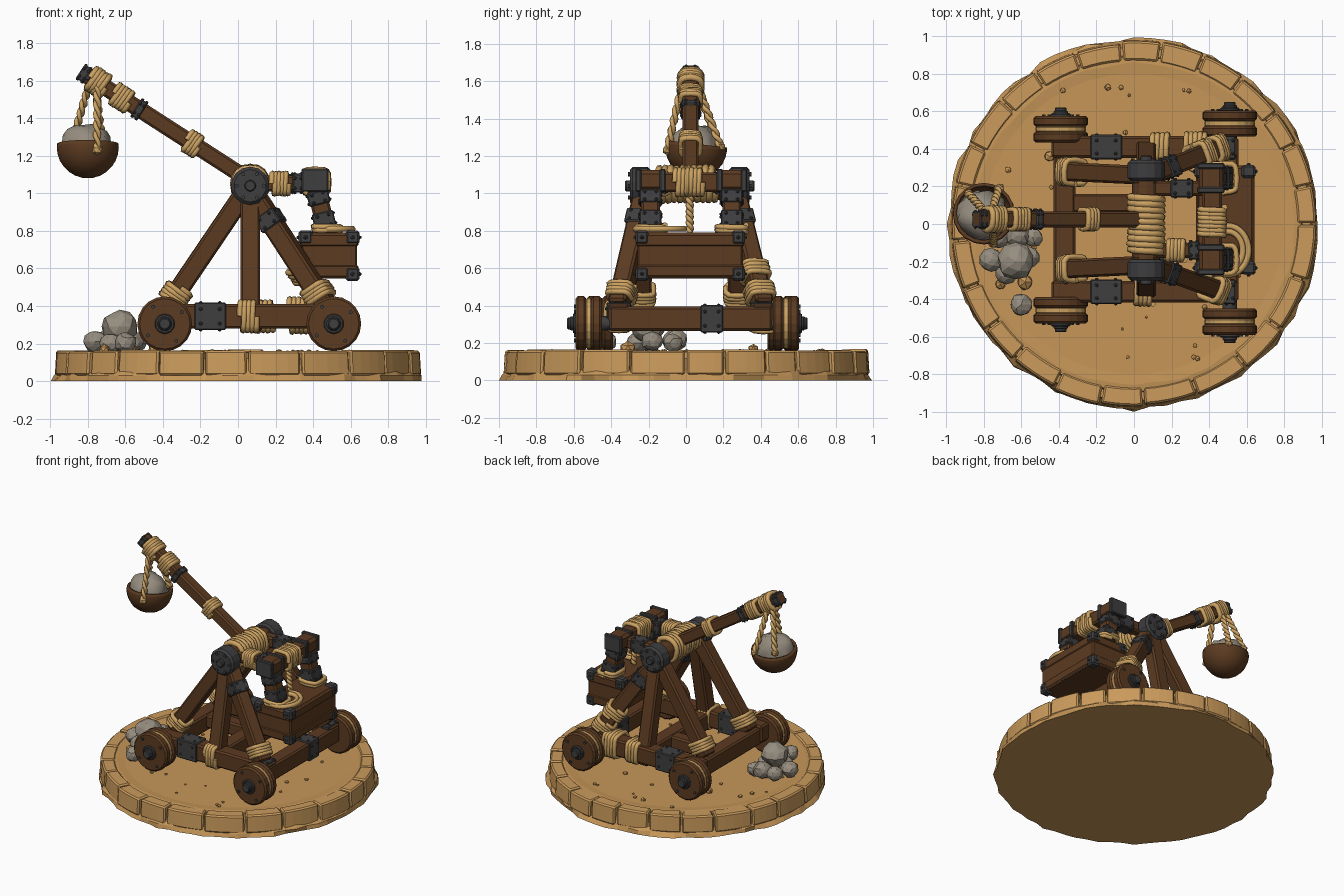
import bpy, bmesh, math, random
from mathutils import Vector as V, Matrix

if "Cube" in bpy.data.objects:
    bpy.data.objects.remove(bpy.data.objects["Cube"])

random.seed(4)


def material(name, rgb):
    m = bpy.data.materials.new(name)
    lin = [((c / 255 + 0.055) / 1.055) ** 2.4 for c in rgb]
    m.diffuse_color = (*lin, 1)
    m.use_nodes = True
    m.node_tree.nodes["Principled BSDF"].inputs["Base Color"].default_value = m.diffuse_color
    return m


SAND = material("sand", (198, 150, 88))
BRICK = material("sand_brick", (203, 155, 92))
ROPE = material("rope", (204, 162, 98))
WOOD = material("wood", (92, 59, 33))
METAL = material("dark_metal", (62, 62, 64))
STONE = material("grey_stone", (150, 141, 127))


def finish(name, bm, mat, bevel=0.0, smooth=False):
    bmesh.ops.recalc_face_normals(bm, faces=bm.faces)
    me = bpy.data.meshes.new(name)
    bm.to_mesh(me)
    bm.free()
    me.materials.append(mat)
    ob = bpy.data.objects.new(name, me)
    bpy.context.collection.objects.link(ob)
    if smooth:
        me.shade_smooth()
    if bevel:
        mod = ob.modifiers.new("bevel", "BEVEL")
        mod.width, mod.segments = bevel, 1
    return ob


def frame(a, b):
    # local x = side, y = up, z = along a-b
    d = (b - a).normalized()
    ref = V((1, 0, 0)) if abs(d.z) > 0.97 else V((0, 0, 1))
    s = d.cross(ref).normalized()
    m = Matrix((s, s.cross(d), d)).transposed().to_4x4()
    m.translation = (a + b) / 2
    return m


def beam(name, a, b, w, h, mat=WOOD, bevel=0.012):
    a, b = V(a), V(b)
    bm = bmesh.new()
    bmesh.ops.create_cube(bm, size=1, matrix=frame(a, b) @ Matrix.Diagonal((w, h, (b - a).length, 1)))
    return finish(name, bm, mat, bevel)


def rod(name, a, b, r, mat, n=12, r2=None, bevel=0.006):
    a, b = V(a), V(b)
    bm = bmesh.new()
    bmesh.ops.create_cone(bm, cap_ends=True, segments=n, radius1=r, radius2=r if r2 is None else r2,
                          depth=(b - a).length, matrix=frame(a, b))
    return finish(name, bm, mat, bevel)


def band(name, a, b, t0, t1, w, h):
    # metal sleeve round part of a beam, with rivets on all four sides
    a, b = V(a), V(b)
    p, q = a.lerp(b, t0), a.lerp(b, t1)
    beam(name, p, q, w + 0.016, h + 0.016, METAL, 0.006)
    bm = bmesh.new()
    m, k = frame(p, q), (q - p).length * 0.3
    for z in (-k, k):
        for x, y in ((w, h * .5), (w, -h * .5), (-w, h * .5), (-w, -h * .5),
                     (w * .5, h), (-w * .5, h), (w * .5, -h), (-w * .5, -h)):
            pos = m @ V((x / 2 + math.copysign(.006, x), y / 2 + math.copysign(.006, y), z))
            bmesh.ops.create_icosphere(bm, subdivisions=1, radius=0.011, matrix=Matrix.Translation(pos))
    finish(name + "_rivets", bm, METAL)


def tube(name, pts, r, mat=ROPE):
    cu = bpy.data.curves.new(name, "CURVE")
    cu.dimensions, cu.bevel_depth, cu.bevel_resolution, cu.use_fill_caps = "3D", r, 1, True
    sp = cu.splines.new("POLY")
    sp.points.add(len(pts) - 1)
    for p, c in zip(sp.points, pts):
        p.co = (*c, 1)
    tmp = bpy.data.objects.new(name + "_path", cu)
    bpy.context.collection.objects.link(tmp)
    me = bpy.data.meshes.new_from_object(tmp.evaluated_get(bpy.context.evaluated_depsgraph_get()))
    bpy.data.objects.remove(tmp)
    me.materials.clear()
    me.materials.append(mat)
    me.shade_smooth()
    ob = bpy.data.objects.new(name, me)
    bpy.context.collection.objects.link(ob)
    return ob


def wrap(name, a, b, w, h, turns=5, r=0.016, power=0.45):
    # rope wound round a beam: helix with a rounded-square section
    a, b = V(a), V(b)
    m, ln, pts = frame(a, b), (b - a).length, []
    for i in range(turns * 16 + 1):
        t = i / 16 * math.tau
        c, s = math.cos(t), math.sin(t)
        j = random.uniform(0.97, 1.05)
        pts.append(m @ V((math.copysign(abs(c) ** power, c) * w / 2 * j,
                          math.copysign(abs(s) ** power, s) * h / 2 * j, (i / (turns * 16) - .5) * ln)))
    return tube(name, pts, r)


def twist(name, a, b, r=0.013):
    # two-strand rope
    a, b = V(a), V(b)
    m, ln = frame(a, b), (b - a).length
    for k in (0, math.pi):
        tube(name, [m @ V((math.cos(i * .7 + k) * r * .8, math.sin(i * .7 + k) * r * .8, (i / 30 - .5) * ln))
                    for i in range(31)], r)


def rock(name, p, r, mat, sub=2, squash=0.9):
    bm = bmesh.new()
    bmesh.ops.create_icosphere(bm, subdivisions=sub, radius=r)
    for v in bm.verts:
        v.co *= random.uniform(0.9, 1.06)
        v.co.z *= squash
    bmesh.ops.translate(bm, verts=bm.verts, vec=V(p))
    return finish(name, bm, mat)


def ring_solid(name, rows, n, mat, bevel=0):
    # disc built from (radius, z, jitter) rows, capped both ends
    bm = bmesh.new()
    loops = [[bm.verts.new((math.cos(i * math.tau / n) * q, math.sin(i * math.tau / n) * q, z))
              for i in range(n) for q in [r + random.uniform(-j, j)]] for r, z, j in rows]
    for lo, hi in zip(loops, loops[1:]):
        for i in range(n):
            bm.faces.new((lo[i], lo[(i + 1) % n], hi[(i + 1) % n], hi[i]))
    bm.faces.new(loops[0])
    bm.faces.new(loops[-1])
    return finish(name, bm, mat, bevel)


# Base: rough foot, flat ground, ring of edge bricks
ring_solid("base_foot", [(.985, 0, .015), (.975, .03, .015), (.95, .06, .01), (.94, .12, 0)], 72, SAND)
ring_solid("ground", [(.9, .10, 0), (.89, .152, .004), (.855, .156, .008), (.8, .151, 0)], 64, SAND)
ang = 0.0
while ang < math.tau - 0.05:
    step = min(random.uniform(.2, .32), math.tau - ang)
    if math.tau - ang - step < .12:
        step = math.tau - ang
    bm = bmesh.new()
    ro, ri, zt, n = random.uniform(.965, .985), random.uniform(.865, .875), random.uniform(.158, .168), 4
    sec = []
    for i in range(n + 1):
        a = ang + .006 + (step - .012) * i / n
        sec.append([bm.verts.new((math.cos(a) * r, math.sin(a) * r, z))
                    for r, z in ((ri, .03), (ro, .03), (ro - .008, zt), (ri, zt))])
    for p, q in zip(sec, sec[1:]):
        for k in range(4):
            bm.faces.new((p[k], p[(k + 1) % 4], q[(k + 1) % 4], q[k]))
    bm.faces.new(sec[0])
    bm.faces.new(sec[-1])
    finish("edge_brick", bm, BRICK, .01)
    ang += step
for i in range(34):
    a, r = random.uniform(0, math.tau), random.uniform(.45, .84)
    rock("pebble", (math.cos(a) * r, math.sin(a) * r, .157), random.uniform(.008, .02), SAND, 1, .7)

# Stone pile
for x, y, z, r in ((-.63, -.2, .29, .1), (-.76, -.19, .21, .065), (-.62, -.06, .215, .07), (-.72, -.07, .21, .06),
                   (-.54, -.07, .2, .055), (-.6, -.43, .205, .062), (-.56, -.18, .21, .06), (-.68, -.26, .2, .06)):
    rock("pile_stone", (x, y, z), r, STONE)
for x, y, r in ((-.58, -.31, .045), (-.71, -.32, .03), (-.45, .36, .03)):
    rock("sand_stone", (x, y, .17), r, SAND, 1)

# Chassis
for tag, y in (("front", -.36), ("back", .41)):
    a, b = (-.44, y, .345), (.55, y, .345)
    beam(tag + "_rail", a, b, .115, .13)
    band(tag + "_rail_plate", a, b, .21, .38, .115, .13)
    band(tag + "_rail_end", a, b, .93, .99, .115, .13)
wrap("front_rail_rope", (.01, -.36, .345), (.1, -.36, .345), .13, .15, 4)
wrap("back_rail_rope", (.09, .41, .345), (.19, .41, .345), .13, .15, 4)
wrap("back_rail_rope", (.27, .41, .35), (.39, .41, .35), .14, .17, 5)
for tag, x in (("rear", -.37), ("middle", .07), ("lead", .5)):
    beam(tag + "_crossbeam", (x, -.41, .33), (x, .46, .33), .115, .13)
band("lead_crossbeam_plate", (.5, -.41, .33), (.5, .46, .33), .56, .7, .115, .13)
beam("centre_beam", (-.37, .11, .34), (.1, .11, .34), .1, .1)

# Wheels: two wooden discs with a rope between, and metal hubs
for x, y, s in ((-.39, -.46, -1), (-.39, .505, 1), (.51, -.52, -1), (.51, .535, 1)):
    c = V((x, y, .305))
    o = V((0, s, 0))
    for k in (-.042, .042):
        rod("wheel_disc", c + o * (k - .028), c + o * (k + .028), .146, WOOD, 20, bevel=.012)
    rod("wheel_rope", c - o * .016, c + o * .016, .135, ROPE, 20)
    rod("axle", c - o * .16, c + o * .1, .04, METAL, 10)
    rod("hub", c + o * .065, c + o * .085, .055, METAL, 10)
    rod("hub_cap", c + o * .085, c + o * .115, .034, METAL, 8)
    for i in range(4):
        t = i * math.pi / 2 + .6
        p = c + V((math.cos(t) * .11, 0, math.sin(t) * .11))
        rod("wheel_stud", p + o * .06, p + o * .078, .011, METAL, 6, bevel=0)

# A-frames: upright and two slanted legs on each side
for tag, s, yb, yt in (("front", -1, -.36, -.22), ("back", 1, .41, .26)):
    yi = yt - .02 if s < 0 else yt + .02
    legs = {"upright": ((.065, yb, .3), (.065, yt, 1.0)),
            "rear_leg": ((-.38, yi, .39), (.04, yt, 1.01)),
            "lead_leg": ((.47, yb, .40), (.08, yt, 1.0))}
    for part, (a, b) in legs.items():
        beam(f"{tag}_{part}", a, b, .1, .105)
    a, b = legs["lead_leg"]
    band(tag + "_lead_leg_plate", a, b, .7, .82, .1, .105)
    for part in ("rear_leg", "lead_leg"):
        a, b = map(V, legs[part])
        wrap(f"{tag}_{part}_rope", a.lerp(b, .06), a.lerp(b, .17), .125, .13, 4)
    if s > 0:
        a, b = map(V, legs["lead_leg"])
        wrap("back_lead_leg_upper_rope", a.lerp(b, .24), a.lerp(b, .36), .125, .13, 4)
    # Pivot cap
    beam(tag + "_pivot_block", (.065, yt - .07, 1.03), (.065, yt + .07, 1.03), .14, .15, WOOD, .03)
    rod(tag + "_pivot_cap", (.065, yt - s * .03, 1.04), (.065, yt + s * .08, 1.04), .102, METAL, 14, bevel=.015)
    rod(tag + "_pivot_pin", (.065, yt, 1.04), (.065, yt + s * .105, 1.04), .032, METAL, 8)
    for i in range(6):
        t = i * math.tau / 6
        p = V((.065 + .072 * math.cos(t), yt + s * .07, 1.04 + .072 * math.sin(t)))
        rod("pivot_stud", p, p + V((0, s * .02, 0)), .011, METAL, 6, bevel=0)

# Axle drum wound with rope
rod("drum", (.065, -.22, 1.04), (.065, .26, 1.04), .075, WOOD, 12)
wrap("drum_rope", (.065, -.15, 1.05), (.065, .16, 1.05), .17, .17, 10, .02, .9)

# Throwing arm
A, B = V((-.84, .025, 1.65)), V((.06, .025, 1.07))
beam("arm", A, B, .085, .088)
band("arm_plate", A, B, .33, .37, .085, .088)
band("arm_tip_plate", A, B, .0, .045, .07, .07)
wrap("arm_tip_rope", A.lerp(B, .06), A.lerp(B, .15), .115, .115, 5, .018, .7)
wrap("arm_upper_rope", A.lerp(B, .2), A.lerp(B, .29), .1, .105, 5)
wrap("arm_middle_rope", A.lerp(B, .63), A.lerp(B, .7), .1, .105, 4)
rod("tip_pin", (-.8, -.03, 1.615), (-.8, .08, 1.615), .016, METAL, 8)

# Bucket with boulder
bm = bmesh.new()
bmesh.ops.create_uvsphere(bm, u_segments=20, v_segments=14, radius=.165)
bmesh.ops.bisect_plane(bm, geom=bm.verts[:] + bm.edges[:] + bm.faces[:], plane_co=(0, 0, .02),
                       plane_no=(0, 0, 1), clear_outer=True)
bmesh.ops.transform(bm, verts=bm.verts, matrix=Matrix.Translation((-.8, .055, 1.245)) @ Matrix.Rotation(-.12, 4, "X"))
bowl = finish("bucket", bm, WOOD, smooth=True)
sol = bowl.modifiers.new("wall", "SOLIDIFY")
sol.thickness = .018
rock("boulder", (-.81, .045, 1.235), .14, STONE, 3, 1).data.shade_smooth()
for q, e in (((-.75, -.1, 1.23), (-.75, -.02, 1.59)), ((-.88, .16, 1.28), (-.79, .06, 1.59)),
             ((-.72, .185, 1.25), (-.76, .06, 1.58))):
    twist("bucket_rope", q, e)
    rock("bucket_knot", q, .03, ROPE, 1)

# Counterweight yoke, hangers and box
beam("yoke_crossbar", (.415, -.27, 1.06), (.415, .32, 1.06), .105, .105)
for y in (-.14, .19):
    beam("yoke_bar", (.06, y, 1.05), (.4, y, 1.055), .08, .085)
band("yoke_bar_plate", (.06, .19, 1.05), (.4, .19, 1.055), .4, .75, .08, .085)
band("yoke_bar_plate", (.06, -.14, 1.05), (.4, -.14, 1.055), .68, .85, .08, .085)
wrap("yoke_bar_rope", (.18, -.14, 1.052), (.27, -.14, 1.052), .1, .105, 5)
wrap("yoke_centre_rope", (.415, -.06, 1.06), (.415, .09, 1.06), .13, .13, 7)
for y in (-.19, .245):
    beam("hanger_head", (.41, y - .075, 1.07), (.41, y + .075, 1.07), .13, .11, WOOD, .02)
    for e in (-.065, .065):
        beam("hanger_head_plate", (.41, y + e - .016, 1.07), (.41, y + e + .016, 1.07), .142, .122, METAL, .006)
    a, b = (.41, y, 1.05), (.475, y, .79)
    beam("hanger", a, b, .1, .1)
    band("hanger_upper_plate", a, b, .15, .42, .1, .1)
    band("hanger_lower_plate", a, b, .58, .92, .1, .1)
    wrap("hanger_foot_rope", (.475, y, .795), (.474, y, .83), .15, .14, 2)
X, Y, Z = (.335, .635), (-.26, .305), (.545, .79)
beam("weight_box", (.485, Y[0], .6675), (.485, Y[1], .6675), .3, .245, WOOD, .01)
for z in (.585, .75):
    beam("box_rim", (.485, Y[0] - .006, z), (.485, Y[1] + .006, z), .312, .07, WOOD, .01)
for x in X:
    for y in Y:
        for z in Z:
            cx, cy, cz = (v + (.025 if v == r[0] else -.025) for v, r in ((x, X), (y, Y), (z, Z)))
            beam("box_corner", (cx, cy - .035, cz), (cx, cy + .035, cz), .075, .075, METAL, .012)
            for dx, dy in ((1, 0), (0, 1)):
                p = V((cx + math.copysign(.038, x - .485) * dx, cy + math.copysign(.036, y) * dy, cz))
                rock("box_rivet", p, .012, METAL, 1)

# Hanging rope and loose loop on the box
twist("hanging_rope", (.42, .02, 1.0), (.44, .02, .79))
for k in (0, .03):
    tube("loose_loop", [(.5 + (.11 - k) * math.sin(t * .2), -.14 + (.13 - k) * math.cos(t * .2), .81)
                        for t in range(-2, 18)], .017)
